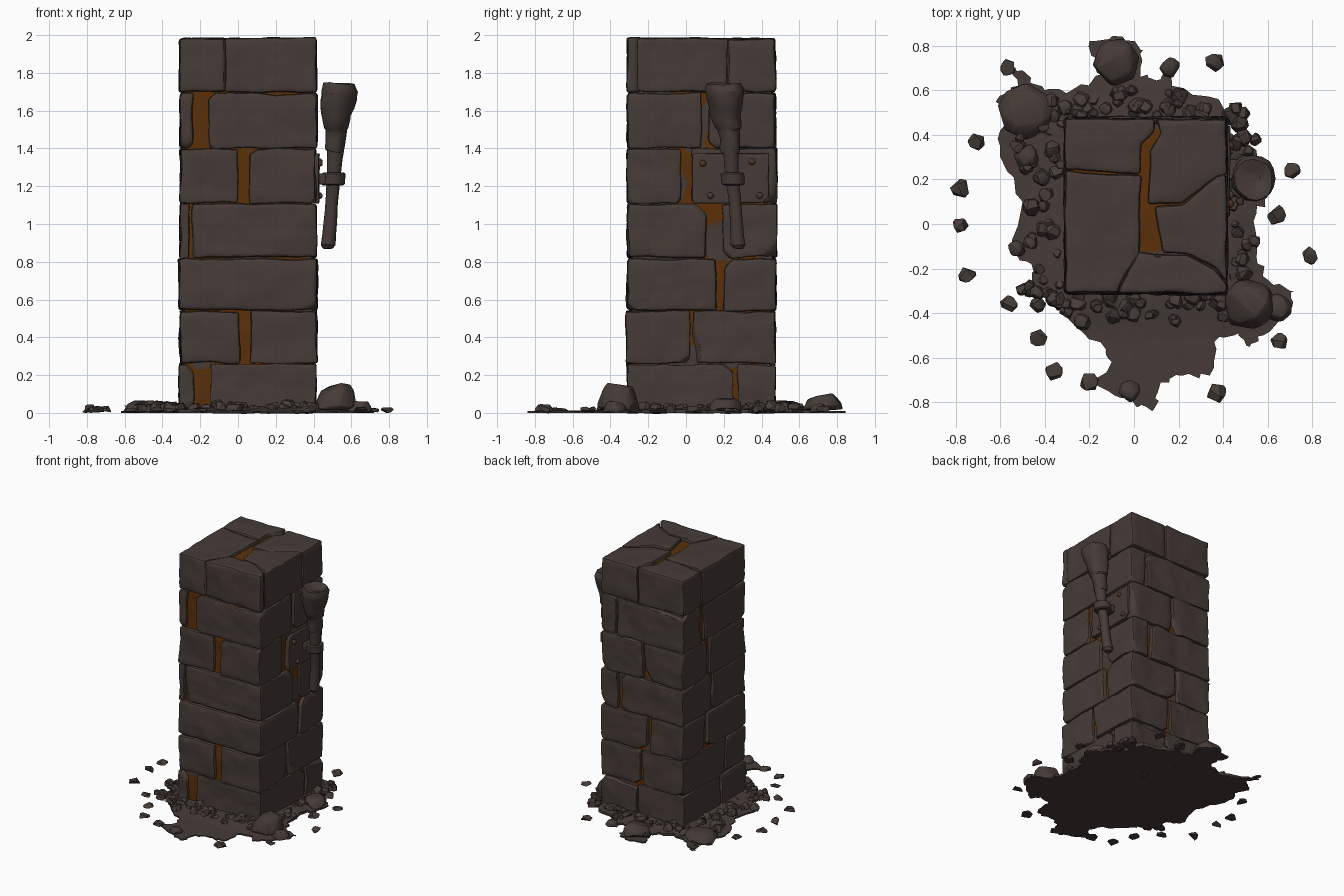
import bpy, bmesh, math, random
from mathutils import Vector, noise

random.seed(7)
U = random.uniform
if "Cube" in bpy.data.objects:
    bpy.data.objects.remove(bpy.data.objects["Cube"])


def material(name, rgb):
    m = bpy.data.materials.new(name)
    m.use_nodes = True
    m.diffuse_color = (*rgb, 1)
    m.node_tree.nodes["Principled BSDF"].inputs["Base Color"].default_value = (*rgb, 1)
    return m


STONE = material("brown_grey_stone", (0.061, 0.044, 0.038))
MORTAR = material("rusty_mortar", (0.105, 0.029, 0.003))
RUST = material("rusty_rivet", (0.085, 0.036, 0.016))
parts = []


def finish(bm, name, *mats):
    bmesh.ops.recalc_face_normals(bm, faces=bm.faces[:])
    mesh = bpy.data.meshes.new(name)
    bm.to_mesh(mesh)
    bm.free()
    for m in mats:
        mesh.materials.append(m)
    ob = bpy.data.objects.new(name, mesh)
    bpy.context.collection.objects.link(ob)
    parts.append(ob)


def prism(outline, z0, z1):
    """Closed upright prism over an xy outline."""
    bm = bmesh.new()
    low = [bm.verts.new((x, y, z0)) for x, y in outline]
    top = [bm.verts.new((x, y, z1)) for x, y in outline]
    bm.faces.new(low[::-1])
    bm.faces.new(top)
    n = len(low)
    for i in range(n):
        j = (i + 1) % n
        bm.faces.new((low[i], low[j], top[j], top[i]))
    bmesh.ops.recalc_face_normals(bm, faces=bm.faces[:])
    return bm


def rect(x0, x1, y0, y1):
    return [(x0, y0), (x1, y0), (x1, y1), (x0, y1)]


def refine(bm, longest, rounds=4):
    for _ in range(rounds):
        bmesh.ops.triangulate(bm, faces=bm.faces[:])
        edges = [e for e in bm.edges if e.calc_length() > longest]
        if not edges:
            break
        bmesh.ops.subdivide_edges(bm, edges=edges, cuts=1)
    bmesh.ops.triangulate(bm, faces=bm.faces[:])


def roughen(bm, amount):
    shift = Vector((U(0, 50), U(0, 50), U(0, 50)))
    for v in bm.verts:
        p = v.co + shift
        v.co += noise.noise_vector(p * 6) * amount + noise.noise_vector(p * 17) * amount * 0.45


def chip(bm):
    """Slice a broken corner or edge off a convex block."""
    n = Vector([random.choice((-1, 1)) * U(0.4, 1) for _ in range(3)])
    if random.random() < 0.3:
        n[random.randrange(3)] *= 0.15
    n.normalize()
    far = max(bm.verts, key=lambda v: v.co.dot(n)).co
    bmesh.ops.bisect_plane(bm, geom=bm.verts[:] + bm.edges[:] + bm.faces[:],
                           plane_co=far - n * U(0.01, 0.035), plane_no=n, clear_outer=True)
    bmesh.ops.holes_fill(bm, edges=[e for e in bm.edges if e.is_boundary])


def block(name, outline, z0, z1, chips=4, bevel=0.016, rough=0.011):
    bm = prism(outline, z0, z1)
    for _ in range(chips):
        chip(bm)
    bmesh.ops.bevel(bm, geom=bm.edges[:], offset=bevel, segments=2, profile=0.5,
                    affect='EDGES', clamp_overlap=True)
    refine(bm, 0.05)
    roughen(bm, rough)
    finish(bm, name, STONE)


# Core behind the stones: rusty mortar in patches, stone rubble fill elsewhere
X0, X1, Y0, Y1 = -0.31, 0.415, -0.31, 0.475
bm = prism(rect(X0 + 0.025, X1 - 0.025, Y0 + 0.025, Y1 - 0.025), 0.02, 1.955)
refine(bm, 0.04, 7)
for f in bm.faces:
    c, n = f.calc_center_median(), f.normal
    if n.z > 0.5:
        rusty = -0.13 < c.y < 0.43
    elif n.z < -0.5:
        rusty = False
    else:
        rusty = noise.noise(c * 5) > (-0.3 if n.y < -0.5 else 0.0)
    f.material_index = 1 if rusty else 0
roughen(bm, 0.008)
finish(bm, "mortar_core", STONE, MORTAR)

# Six courses of corner stones: joints on the front, +x side, back and -x side
LEVELS = (0, 0.26, 0.54, 0.82, 1.11, 1.4, 1.695)
JOINTS = ((-0.19, 0.26, 0.1, 0.0), (0.04, 0.03, 0.06, -0.07), (None, 0.18, 0.0, 0.2),
          (-0.25, 0.15, 0.25, 0.1), (0.03, 0.0, 0.04, 0.15), (-0.195, 0.1, 0.28, 0.23))
FRONT_GAPS = (0.042, 0.025, 0, 0.007, 0.03, 0.042)
SIDE_GAPS = (0.012, 0.008, 0.018, 0.045, 0.03, 0.018)
for i, (f, r, b, l) in enumerate(JOINTS):
    z0, z1 = LEVELS[i] + 0.003, LEVELS[i + 1] - 0.003
    gf, gr, gb, gl = FRONT_GAPS[i], SIDE_GAPS[i], U(0.008, 0.022), U(0.008, 0.02)
    o = [U(-0.006, 0.006) for _ in range(4)]
    x0, x1, y0, y1 = X0 + o[0], X1 + o[1], Y0 + o[2], Y1 + o[3]
    if f is not None:
        block("stone_front_right", rect(x0, f - gf, y0, l - gl), z0, z1, 2)
    block("stone_front_left", rect(x0 if f is None else f + gf, x1, y0, r - gr), z0, z1)
    block("stone_back_left", rect(b + gb, x1, r + gr, y1), z0, z1)
    block("stone_back_right", rect(x0, b - gb, l + gl, y1), z0, z1)

# Cracked capping stones
CAPS = {
    "cap_front_right": [(X0, Y0), (-0.075, Y0), (-0.035, -0.22), (0.02, -0.14), (0.03, 0.22), (X0, 0.24)],
    "cap_back_right": [(X0, 0.245), (0.025, 0.225), (0.03, 0.36), (0.09, 0.42), (0.09, Y1), (X0, Y1)],
    "cap_front_left": [(-0.07, Y0), (X1, Y0), (X1, -0.27), (0.36, -0.2), (0.24, -0.14), (0.02, -0.13),
                       (-0.03, -0.22)],
    "cap_middle_left": [(0.13, -0.13), (0.24, -0.135), (0.365, -0.195), (X1, -0.265), (X1, 0.22),
                        (0.37, 0.21), (0.22, 0.09), (0.09, 0.08)],
    "cap_back_left": [(0.065, 0.085), (0.22, 0.095), (0.37, 0.215), (X1, 0.225), (X1, Y1), (0.1, Y1),
                      (0.12, 0.41), (0.07, 0.33)],
}
for name, outline in CAPS.items():
    block(name, outline, LEVELS[6] + 0.003, 1.986 + U(-0.006, 0.002), 0, 0.014, 0.009)


def torch_axis(z):
    t = (z - 0.88) / 0.87
    return Vector((0.48 + 0.06 * t, 0.28 - 0.08 * t, z))


def lathe(name, profile, sides, rough):
    """Turned shape whose centre follows the leaning torch."""
    bm = bmesh.new()
    rings = []
    for r, z in profile:
        c = torch_axis(z)
        rings.append([bm.verts.new(c + Vector((r * math.cos(a), r * math.sin(a), 0)))
                      for a in (math.tau * k / sides for k in range(sides))])
    for a, b in zip(rings, rings[1:]):
        for k in range(sides):
            j = (k + 1) % sides
            bm.faces.new((a[k], a[j], b[j], b[k]))
    bm.faces.new(rings[0][::-1])
    bm.faces.new(rings[-1])
    refine(bm, 0.05, 2)
    roughen(bm, rough)
    finish(bm, name, STONE)


# Torch, its collar and wall mount
lathe("torch_handle", [(0.025, 0.87), (0.04, 0.89), (0.037, 0.95), (0.034, 1.1), (0.036, 1.25),
                       (0.044, 1.38), (0.048, 1.46)], 14, 0.005)
lathe("torch_head", [(0.045, 1.38), (0.052, 1.4), (0.064, 1.48), (0.066, 1.5), (0.074, 1.51),
                     (0.08, 1.58), (0.095, 1.66), (0.102, 1.71), (0.088, 1.75), (0.055, 1.74),
                     (0.03, 1.725)], 16, 0.02)
lathe("torch_collar", [(0.055, 1.205), (0.064, 1.212), (0.064, 1.265), (0.055, 1.272)], 14, 0.003)
block("mount_arm", rect(0.4, 0.48, 0.2, 0.29), 1.21, 1.268, 0, 0.006, 0.002)
block("mount_plate", rect(0.39, 0.43, 0.035, 0.44), 1.11, 1.375, 5, 0.006, 0.005)
for y, z, mat in ((0.09, 1.32, RUST), (0.35, 1.33, RUST), (0.13, 1.15, STONE), (0.39, 1.15, STONE)):
    bm = bmesh.new()
    bmesh.ops.create_icosphere(bm, subdivisions=2, radius=0.018)
    bmesh.ops.translate(bm, vec=(0.431, y, z), verts=bm.verts[:])
    finish(bm, "mount_rivet", mat)

# Ragged earth patch, in hundredths, rising slightly to the column
EDGE = [(-20, 82), (-5, 84), (4, 78), (3, 66), (12, 65), (17, 73), (17, 62), (38, 56), (44, 37),
        (51, 36), (62, 25), (60, 12), (55, 5), (55, -15), (60, -25), (72, -30), (71, -37),
        (58, -50), (52, -55), (47, -49), (36, -53), (34, -68), (22, -68), (12, -71), (9, -83),
        (2, -82), (-6, -78), (-18, -72), (-10, -62), (-15, -53), (-30, -42), (-37, -32),
        (-45, -28), (-46, -18), (-55, -12), (-50, 10), (-60, 30), (-60, 42), (-56, 48),
        (-62, 55), (-52, 62), (-58, 71), (-50, 69), (-40, 60), (-28, 60), (-15, 67), (-18, 75)]
ragged = []
for (ax, ay), (bx, by) in zip(EDGE, EDGE[1:] + EDGE[:1]):
    for k in range(4):
        t, j = k / 4, 1.5 if k else 0
        ragged.append(((ax + (bx - ax) * t + U(-j, j)) / 100, (ay + (by - ay) * t + U(-j, j)) / 100))
bm = prism(ragged, 0, 0.01)
refine(bm, 0.08)
for v in bm.verts:
    if v.co.z > 0.006:
        d = math.hypot(max(X0 - v.co.x, 0, v.co.x - X1), max(Y0 - v.co.y, 0, v.co.y - Y1))
        v.co.z += 0.025 * max(0, 1 - d / 0.2) + 0.004 * noise.noise(v.co * 12)
finish(bm, "earth_patch", STONE)


def add_rock(bm, x, y, w, h, points=14):
    """Faceted stone as the hull of scattered points, seated on the ground."""
    verts = []
    for k in range(points):
        a, u = math.tau * (k * 0.382 + U(0, 0.15)), U(0, 1)
        s = math.sqrt(1 - 0.75 * u * u) * U(0.85, 1)
        verts.append(bm.verts.new((x + w * s * math.cos(a), y + w * s * math.sin(a), h * u)))
    res = bmesh.ops.convex_hull(bm, input=verts)
    junk = {g for g in res["geom_interior"] + res["geom_unused"] if isinstance(g, bmesh.types.BMVert)}
    bmesh.ops.delete(bm, geom=list(junk), context='VERTS')


# Boulders
for x, y, w, h in ((0.52, -0.36, 0.125, 0.165), (-0.08, 0.73, 0.115, 0.11), (-0.48, 0.51, 0.14, 0.07),
                   (0.53, 0.21, 0.1, 0.08), (-0.02, -0.75, 0.055, 0.05), (0.16, 0.7, 0.05, 0.05),
                   (-0.48, 0.3, 0.06, 0.06), (0.64, -0.38, 0.07, 0.07), (-0.53, -0.11, 0.04, 0.05)):
    bm = bmesh.new()
    add_rock(bm, x, y, w, h, 30)
    bmesh.ops.bevel(bm, geom=bm.edges[:], offset=0.006, segments=1, affect='EDGES', clamp_overlap=True)
    roughen(bm, 0.008)
    finish(bm, "boulder", STONE)

# Rubble heaped around the foot of the column
bm = bmesh.new()
for k in range(150):
    out, side = U(0.01, 0.16) * U(0.3, 1), k % 4
    x, y = U(X0 - 0.08, X1 + 0.06), U(Y0 - 0.06, Y1 + 0.06)
    x = {1: X1 + out, 3: X0 - out * 1.5}.get(side, x)
    y = {0: Y0 - out, 2: Y1 + out}.get(side, y)
    w = U(0.024, 0.048)
    add_rock(bm, x, y, w, w * U(0.8, 1.2) + 0.018, 18)
finish(bm, "rubble", STONE)

# Loose stones lying outside the patch
bm = bmesh.new()
for x, y in ((-71, 37), (-78, 16), (-78, -1), (-75, -23), (-56, -36), (-43, -51), (-36, -66), (37, -76),
             (65, -53), (79, -14), (64, 4), (71, 24), (36, 73), (-57, 70), (-20, -71)):
    add_rock(bm, x / 100, y / 100, U(0.043, 0.05), U(0.03, 0.05), 12)
finish(bm, "loose_stones", STONE)

# Soft shading that keeps the broken edges crisp
bpy.ops.object.select_all(action='DESELECT')
for ob in parts:
    ob.select_set(True)
bpy.context.view_layer.objects.active = parts[0]
bpy.ops.object.shade_smooth_by_angle(angle=math.radians(32))
